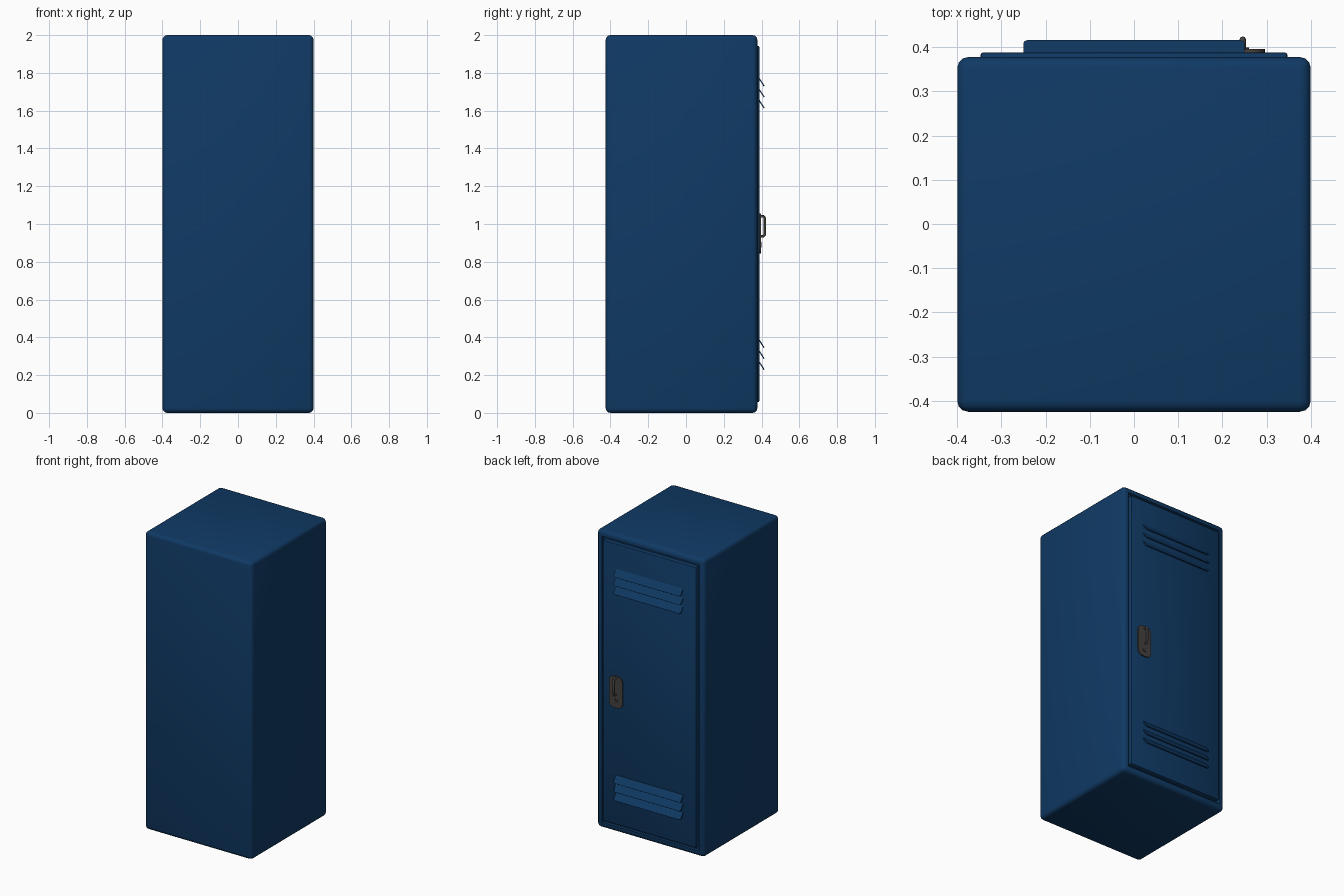
import bpy, bmesh, math
from mathutils import Matrix, Vector

if "Cube" in bpy.data.objects:
    bpy.data.objects.remove(bpy.data.objects["Cube"], do_unlink=True)


def material(name, color):
    m = bpy.data.materials.new(name)
    m.use_nodes = True
    m.diffuse_color = color
    m.node_tree.nodes["Principled BSDF"].inputs["Base Color"].default_value = color
    return m


blue = material("navy blue paint", (0.005, 0.042, 0.13, 1))
grey = material("dark grey metal", (0.06, 0.055, 0.05, 1))
black = material("black keyhole", (0.008, 0.008, 0.008, 1))


def finish(bm, name, mat):
    bmesh.ops.recalc_face_normals(bm, faces=bm.faces[:])
    mesh = bpy.data.meshes.new(name)
    bm.to_mesh(mesh)
    bm.free()
    mesh.materials.append(mat)
    ob = bpy.data.objects.new(name, mesh)
    bpy.context.collection.objects.link(ob)
    bpy.ops.object.select_all(action="DESELECT")
    ob.select_set(True)
    bpy.context.view_layer.objects.active = ob
    bpy.ops.object.shade_smooth_by_angle()
    return ob


def box(lo, hi):
    """Box between two opposite corners."""
    bm = bmesh.new()
    lo, hi = Vector(lo), Vector(hi)
    bmesh.ops.create_cube(bm, size=1)
    bmesh.ops.scale(bm, vec=hi - lo, verts=bm.verts)
    bmesh.ops.translate(bm, vec=(lo + hi) / 2, verts=bm.verts)
    return bm


def bevel(bm, edges, width, segments):
    bmesh.ops.bevel(bm, geom=edges, offset=width, segments=segments,
                    profile=0.5, affect="EDGES")


def edges_along(bm, axis):
    return [e for e in bm.edges
            if abs((e.verts[0].co - e.verts[1].co).normalized()[axis]) > 0.99]


# Cabinet body with a shallow recess that frames the door
bm = box((-0.4, -0.425, 0), (0.4, 0.378, 2))
bevel(bm, bm.edges[:], 0.025, 3)
bm.normal_update()
back = max((f for f in bm.faces if f.normal.y > 0.99), key=lambda f: f.calc_area())
bmesh.ops.inset_region(bm, faces=[back], thickness=0.02)
opening = bmesh.ops.extrude_face_region(bm, geom=[back])
bmesh.ops.delete(bm, geom=[back], context="FACES_ONLY")
bmesh.ops.translate(bm, vec=(0, -0.02, 0),
                    verts=[v for v in opening["geom"] if isinstance(v, bmesh.types.BMVert)])
finish(bm, "cabinet_body", blue)

# Door panel
bm = box((-0.347, 0.35, 0.058), (0.347, 0.388, 1.942))
bevel(bm, bm.edges[:], 0.005, 2)
finish(bm, "door", blue)

# Sloping vent slats, three above and three below
for group, top in (("upper", 1.785), ("lower", 0.4)):
    for i in range(3):
        bm = box((-0.25, -0.003, -0.066), (0.25, 0.003, 0))
        bevel(bm, edges_along(bm, 1), 0.012, 3)
        place = Matrix.Translation((0, 0.378, top - i * 0.058)) @ Matrix.Rotation(math.radians(33), 4, "X")
        bmesh.ops.transform(bm, matrix=place, verts=bm.verts)
        finish(bm, f"{group}_vent_slat_{i + 1}", blue)

# Rounded latch plate
HX = 0.246
bm = box((HX - 0.05, 0.38, 0.845), (HX + 0.05, 0.396, 1.055))
bevel(bm, edges_along(bm, 1), 0.035, 6)
finish(bm, "latch_plate", grey)

# Pull handle: a bent round bar
curve = bpy.data.curves.new("pull_handle", "CURVE")
curve.dimensions = "3D"
curve.bevel_depth = 0.007
curve.bevel_resolution = 2
curve.use_fill_caps = True
path = [(0.39, 1.04), (0.41, 1.04), (0.418, 1.03), (0.418, 0.945), (0.41, 0.935), (0.39, 0.935)]
spline = curve.splines.new("POLY")
spline.points.add(len(path) - 1)
for p, (y, z) in zip(spline.points, path):
    p.co = (HX, y, z, 1)
    p.radius = 1
spline.use_smooth = True
curve.materials.append(grey)
bpy.context.collection.objects.link(bpy.data.objects.new("pull_handle", curve))


# Lock cylinder and keyhole below the handle
def disc(name, radius, y, depth, mat):
    bm = bmesh.new()
    place = Matrix.Translation((HX, y, 0.89)) @ Matrix.Rotation(math.pi / 2, 4, "X")
    bmesh.ops.create_cone(bm, cap_ends=True, segments=20, radius1=radius,
                          radius2=radius, depth=depth, matrix=place)
    finish(bm, name, mat)


disc("lock_cylinder", 0.014, 0.396, 0.008, grey)
finish(box((HX - 0.002, 0.397, 0.882), (HX + 0.002, 0.401, 0.898)), "keyhole", black)
